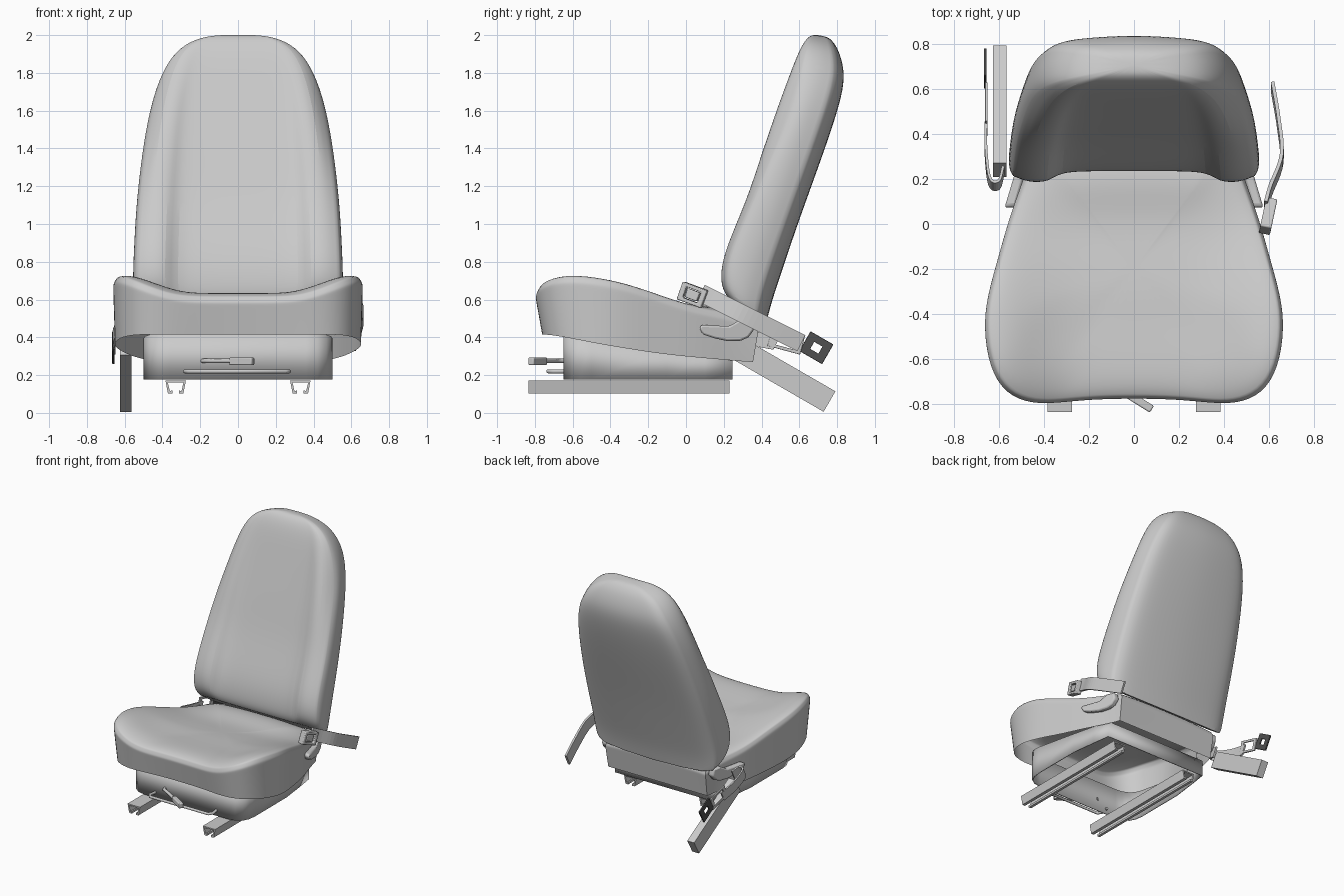
import bpy, bmesh, math
from mathutils import Vector, Matrix

if "Cube" in bpy.data.objects:
    bpy.data.objects.remove(bpy.data.objects["Cube"])


def table(x, pts):
    """Piecewise linear lookup"""
    if x <= pts[0][0]:
        return pts[0][1]
    for (a, fa), (b, fb) in zip(pts, pts[1:]):
        if x <= b:
            return fa + (fb - fa) * (x - a) / (b - a)
    return pts[-1][1]


def finish(name, bm, angle=35, sub=0, thick=0, bevel=0):
    bmesh.ops.recalc_face_normals(bm, faces=bm.faces)
    me = bpy.data.meshes.new(name)
    bm.to_mesh(me)
    bm.free()
    ob = bpy.data.objects.new(name, me)
    bpy.context.collection.objects.link(ob)
    if thick:
        m = ob.modifiers.new("thickness", 'SOLIDIFY')
        m.thickness, m.offset = thick, 0
    if bevel:
        m = ob.modifiers.new("bevel", 'BEVEL')
        m.width, m.segments = bevel, 2
    if sub:
        m = ob.modifiers.new("smooth", 'SUBSURF')
        m.levels = m.render_levels = sub
    if angle:
        bpy.ops.object.select_all(action='DESELECT')
        ob.select_set(True)
        bpy.context.view_layer.objects.active = ob
        bpy.ops.object.shade_smooth_by_angle(angle=math.radians(angle))
    return ob


def loft(name, rings, closed=True, caps=(), crease=(), ring_crease=(), **kw):
    """Skin a list of equal-length point rings; crease columns and rings on request"""
    bm = bmesh.new()
    layer = bm.edges.layers.float.new("crease_edge")
    vs = [[bm.verts.new(p) for p in r] for r in rings]
    n = len(vs[0])
    for a, b in zip(vs, vs[1:]):
        for i in range(n if closed else n - 1):
            j = (i + 1) % n
            bm.faces.new((a[i], a[j], b[j], b[i]))
    for c in caps:
        bm.faces.new(vs[c])
    for a, b in zip(vs, vs[1:]):
        for i in crease:
            bm.edges.get((a[i], b[i]))[layer] = 1.0
    for k in ring_crease:
        for i in range(n):
            bm.edges.get((vs[k][i], vs[k][(i + 1) % n]))[layer] = 0.7
    return finish(name, bm, **kw)


def mirrored(half):
    """Close a half outline (first and last point on the centre line)"""
    return half + [(-p[0],) + tuple(p[1:]) for p in half[-2:0:-1]]


def spline(pts, n=6):
    p = [Vector(q) for q in pts]
    p = [2 * p[0] - p[1]] + p + [2 * p[-1] - p[-2]]
    out = []
    for i in range(1, len(p) - 2):
        a, b, c, d = p[i - 1:i + 3]
        for k in range(n):
            t = k / n
            out.append(0.5 * (2 * b + (c - a) * t + (2 * a - 5 * b + 4 * c - d) * t * t
                              + (3 * b - a - 3 * c + d) * t ** 3))
    return out + [p[-2]]


def strap(name, pts, width, thick):
    """Flat belt following a path, its width lying in the yz plane"""
    w = Vector((0, 0.45, 0.89)) * width / 2
    return loft(name, [[p - w, p + w] for p in spline(pts)], closed=False, thick=thick, angle=0)


def plate(name, loc, size, tilt=0, yaw=0, hole=0, bevel=0.006):
    """Box (thick x, long y, wide z), optionally with a square hole through x"""
    t, l, w = (s / 2 for s in size)
    rot = Matrix.Rotation(math.radians(yaw), 3, 'Z') @ Matrix.Rotation(math.radians(tilt), 3, 'X')
    quad = [(-1, -1), (1, -1), (1, 1), (-1, 1)]

    def ring(x, k):
        return [rot @ Vector((x, a * l * k, b * w * k)) + Vector(loc) for a, b in quad]

    if not hole:
        return loft(name, [ring(-t, 1), ring(t, 1)], caps=(0, 1), bevel=bevel)
    bm = bmesh.new()
    vs = [[bm.verts.new(p) for p in r] for r in (ring(-t, 1), ring(t, 1), ring(t, hole), ring(-t, hole))]
    for a, b in zip(vs, vs[1:] + vs[:1]):
        for i in range(4):
            j = (i + 1) % 4
            bm.faces.new((a[i], a[j], b[j], b[i]))
    return finish(name, bm, bevel=bevel)


def tube(name, pts, r):
    cu = bpy.data.curves.new(name, 'CURVE')
    cu.dimensions, cu.bevel_depth, cu.bevel_resolution, cu.use_fill_caps = '3D', r, 2, True
    sp = cu.splines.new('POLY')
    sp.points.add(len(pts) - 1)
    for q, p in zip(sp.points, pts):
        q.co = (*p, 1)
    ob = bpy.data.objects.new(name, cu)
    bpy.context.collection.objects.link(ob)


# Backrest: half width, front (y, z), back (y, z), seam depth, centre recess
levels = [(.525, .23, .60, .425, .465, .12, .10), (.55, .19, .655, .43, .48, .12, .18),
          (.557, .18, .74, .455, .58, .10, .20), (.553, .207, .87, .505, .73, .09, .18),
          (.54, .322, 1.13, .595, 1.0, .11, .14), (.515, .392, 1.35, .69, 1.26, .16, .11),
          (.48, .47, 1.58, .775, 1.50, .24, .08), (.432, .537, 1.76, .83, 1.68, .2, .04),
          (.37, .587, 1.89, .845, 1.80, .14, .01), (.29, .622, 1.96, .815, 1.91, .12, 0),
          (.19, .652, 1.995, .785, 1.96, .1, 0), (.09, .68, 2.002, .75, 1.995, .1, 0)]
rings = []
for w, fy, fz, by, bz, s, rc in levels:
    half = [(0, rc), (.35, rc), (.6, rc * .9), (.68, 0), (.85, .0), (.965, s), (1, s + .1),
            (1.003, .5), (.95, .76), (.85, .9), (.5, .96), (0, 1)]
    rings.append([(u * w, fy + (by - fy) * v, fz + (bz - fz) * v) for u, v in mirrored(half)])
loft("backrest", rings, caps=(0, -1), crease=(5, 17, 8, 14), ring_crease=(0,), sub=2, angle=40)

# Seat cushion: open-bottomed skirt, dished in front and meeting the backrest behind
outline = mirrored([(0, -.775), (.2, -.78), (.335, -.795), (.455, -.80), (.57, -.757), (.643, -.64),
                    (.668, -.46), (.652, -.32), (.603, -.15), (.548, .05), (.482, .22), (.45, .34),
                    (.44, .385), (.41, .385), (.2, .385), (0, .385)])
edge_z = [(-.8, .70), (-.7, .73), (-.59, .74), (-.355, .70), (-.14, .63), (.07, .555), (.385, .475)]
hem_z = [(-.76, .415), (-.46, .365), (-.09, .305), (.35, .27)]


def top_z(x, y):
    t = min(max((abs(x) - .25) / .36, 0), 1)
    dip = table(y, [(-.8, .085), (-.5, .11), (0, .02), (.2, -.06), (.3, -.06), (.38, -.02)])
    return table(y, edge_z) - dip * (1 - t * t * (3 - 2 * t))


def hem(x, y, k):
    zb, zt = table(y, hem_z), top_z(x, y) - .035
    shift = table(y, [(-.65, .035), (-.5, 0), (.2, 0), (.385, -.03)])
    return (x * (.985 + .015 * k), y + shift * (1 - k), zb + (zt - zb) * k)


rings = [[hem(x, y, k) for x, y in outline] for k in (0, .05, .5, .93, 1)]
for k, drop in ((.975, .008), (.92, 0), (.8, 0), (.62, 0), (.4, 0), (.15, 0)):
    rings.append([(x * k, -.2 + (y + .2) * k, top_z(x * k, -.2 + (y + .2) * k) - drop) for x, y in outline])
loft("seat_cushion", rings, caps=(-1,), crease=(12, 18), ring_crease=(5,), sub=2, angle=50)

# Base skirt under the cushion, open above and below
base = mirrored([(0, -.645), (.36, -.645), (.42, -.635), (.465, -.605), (.487, -.56), (.495, -.5),
                 (.495, -.1), (.47, .1), (.45, .243), (0, .243)])
loft("base_skirt", [[(x, y, .178) for x, y in base],
                    [(x, y, table(y, hem_z) + .025) for x, y in base]], thick=.008)

# Floor rails and recliner levers on both sides
lever = [(.07, .45), (.083, .466), (.15, .462), (.23, .46), (.29, .495), (.35, .49), (.36, .44),
         (.33, .40), (.29, .382), (.22, .38), (.15, .395), (.09, .415)]
channel = [(-.018, .110), (-.036, .110), (-.048, .167), (.048, .167), (.036, .110), (.018, .110)]
for side, s in (("right", 1), ("left", -1)):
    loft(side + "_rail", [[(s * .33 + x, y, z) for x, z in channel] for y in (-.835, .23)],
         closed=False, thick=.016, angle=0)
    loft(side + "_recliner_lever", [[(s * (x - .3 * (y - .07)), y, z) for y, z in lever] for x in (.53, .575)],
         caps=(0, 1), bevel=.012)

# Slide bar and front lever
tube("slide_bar", [(-.27, -.63, .22), (-.28, -.70, .22), (-.26, -.73, .22), (.25, -.73, .22),
                   (.27, -.70, .22), (.26, -.63, .22)], .011)
tube("front_lever_rod", [(-.19, -.635, .275), (-.18, -.67, .275), (-.14, -.69, .275), (-.03, -.755, .275)], .012)
plate("front_lever_grip", (.02, -.785, .273), (.035, .14, .04), yaw=58)

# Right belt with buckle
strap("right_belt", [(.585, .08, .635), (.605, .15, .60), (.655, .29, .53), (.642, .45, .45),
                     (.615, .61, .37)], .095, .016)
plate("right_buckle", (.595, .035, .625), (.05, .14, .10), tilt=-20, yaw=-12, hole=.6)
plate("right_buckle_button", (.595, .035, .625), (.035, .07, .05), tilt=-20, yaw=-12)

# Left anchor bar, belt, link and dark tongue
plate("left_anchor_bar", (-.595, .5, .21), (.06, .60, .125), tilt=-30, bevel=0)
strap("left_belt", [(-.58, .24, .43), (-.6, .175, .45), (-.64, .19, .44), (-.657, .33, .40),
                    (-.655, .48, .37)], .08, .012)
plate("left_belt_link", (-.655, .53, .38), (.012, .18, .10), tilt=-15, hole=.65, bevel=.003)
tongue = plate("left_belt_tongue", (-.66, .69, .345), (.012, .14, .12), tilt=-30, hole=.36, bevel=.003)
dark = bpy.data.materials.new("dark_metal")
dark.diffuse_color = (.08, .08, .08, 1)
dark.use_nodes = True
dark.node_tree.nodes["Principled BSDF"].inputs["Base Color"].default_value = dark.diffuse_color
tongue.data.materials.append(dark)
